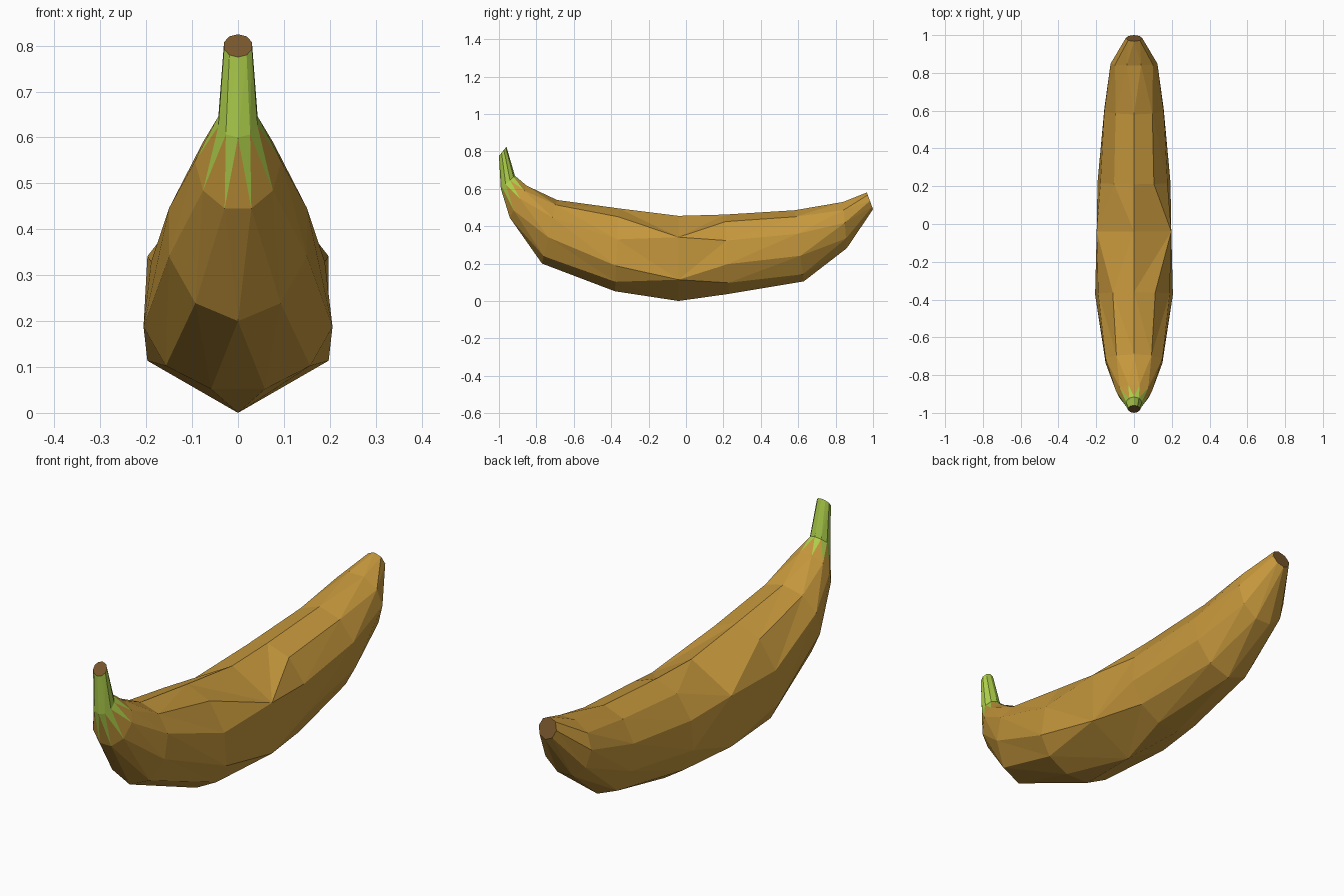
import bpy, bmesh
from math import cos, sin, pi

if "Cube" in bpy.data.objects:
    bpy.data.objects.remove(bpy.data.objects["Cube"])


def material(name, color):
    m = bpy.data.materials.new(name)
    m.diffuse_color = (*color, 1)
    m.use_nodes = True
    m.node_tree.nodes["Principled BSDF"].inputs["Base Color"].default_value = m.diffuse_color
    return m


PEEL, GREEN, BROWN = 0, 1, 2
mats = [material("peel_gold", (0.56, 0.31, 0.045)),
        material("stem_green", (0.42, 0.62, 0.07)),
        material("dry_brown", (0.19, 0.095, 0.025))]

# Cross-sections from stem to blossom end:
# outer (y, z), inner (y, z), half width, height of widest point, sides, phase
sections = [
    ((-1.00, 0.775), (-0.96, 0.825), 0.032, 0.5, 10, 0),
    ((-0.99, 0.600), (-0.915, 0.67), 0.045, 0.5, 10, 0),
    ((-0.945, 0.44), (-0.85, 0.62), 0.094, 0.6, 10, 0.5),
    ((-0.77, 0.200), (-0.69, 0.54), 0.158, 0.6, 10, 0),
    ((-0.38, 0.045), (-0.36, 0.495), 0.208, 0.37, 11, 0.5),
    ((-0.04, 0.000), (-0.04, 0.455), 0.228, 0.5, 6, 0),
    ((0.23, 0.030), (0.21, 0.462), 0.195, 0.45, 11, 0.5),
    ((0.63, 0.105), (0.58, 0.485), 0.165, 0.52, 10, 0),
    ((0.86, 0.275), (0.84, 0.535), 0.124, 0.55, 10, 0.5),
    ((1.00, 0.490), (0.967, 0.58), 0.044, 0.5, 8, 0),
]

bm = bmesh.new()


def ring(lo, hi, w, mid, n, phase):
    pts = []
    for i in range(n):
        a = (i + phase) * 2 * pi / n
        c = cos(a)
        t = mid * (1 - c) if c > 0 else mid - (1 - mid) * c
        v = bm.verts.new((w * sin(a), lo[0] + t * (hi[0] - lo[0]),
                          lo[1] + t * (hi[1] - lo[1])))
        pts.append((a, v))
    # repeat the first point one turn later to close the loop
    return pts + [(pts[0][0] + 2 * pi, pts[0][1])]


def zip_rings(a, b, mat_a, mat_b):
    """Stitch two rings with triangles; mat_a for those based on ring a."""
    i = j = 0
    while i < len(a) - 1 or j < len(b) - 1:
        if j == len(b) - 1 or (i < len(a) - 1 and a[i + 1][0] <= b[j + 1][0]):
            f = bm.faces.new((a[i][1], a[i + 1][1], b[j][1]))
            f.material_index = mat_a
            i += 1
        else:
            f = bm.faces.new((a[i][1], b[j + 1][1], b[j][1]))
            f.material_index = mat_b
            j += 1


rings = [ring(*s) for s in sections]

# Green stem, green spikes running into the peel, then the peel itself
for k in range(len(rings) - 1):
    zip_rings(rings[k], rings[k + 1],
              GREEN if k < 2 else PEEL, GREEN if k < 1 else PEEL)

# Dry cut ends
for r in (rings[0], rings[-1]):
    bm.faces.new([v for _, v in r[:-1]]).material_index = BROWN

bmesh.ops.recalc_face_normals(bm, faces=bm.faces)
mesh = bpy.data.meshes.new("banana")
for m in mats:
    mesh.materials.append(m)
bm.to_mesh(mesh)
bm.free()
bpy.context.collection.objects.link(bpy.data.objects.new("banana", mesh))
